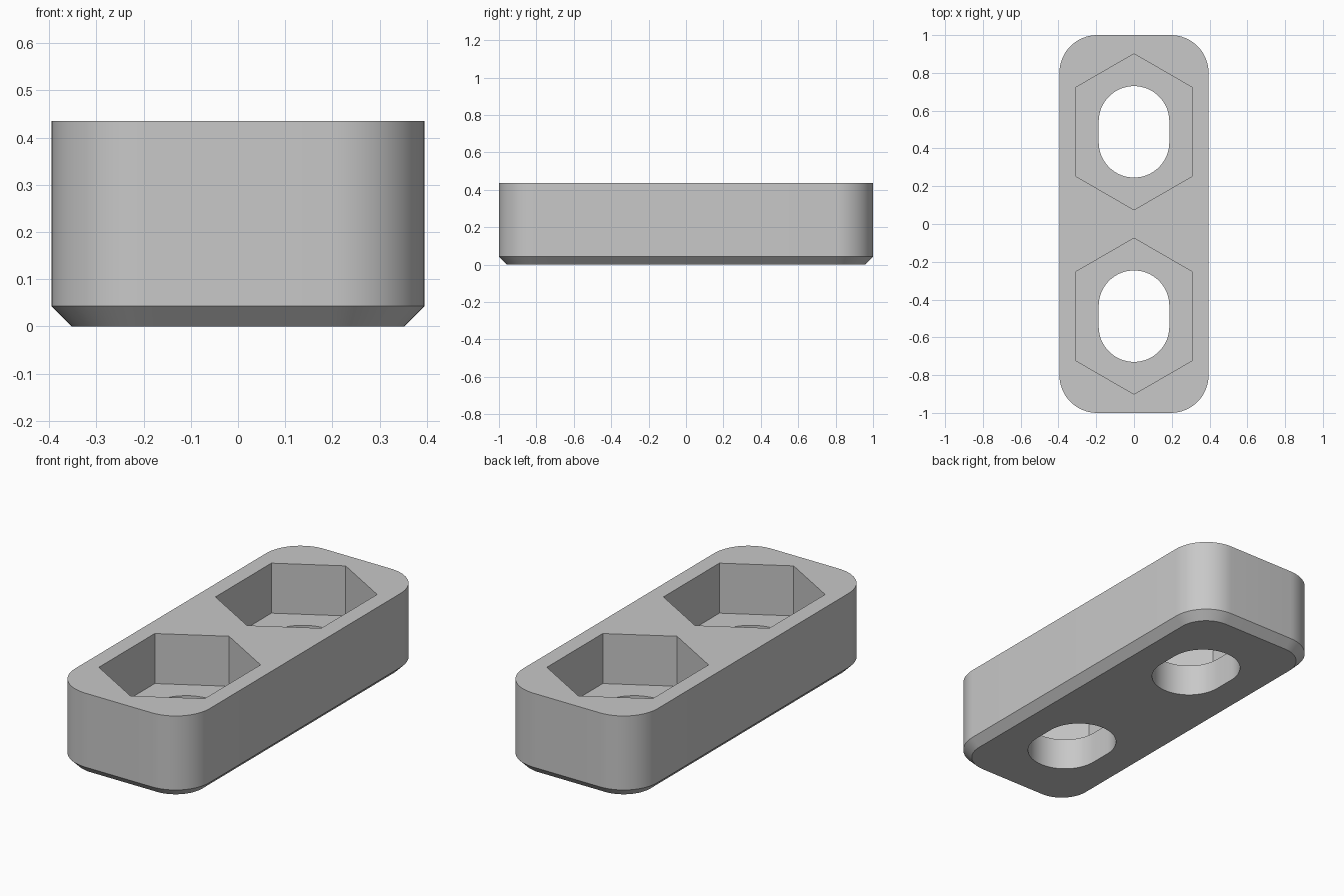
import bpy
import bmesh
from math import cos, sin, pi, radians

if "Cube" in bpy.data.objects:
    bpy.data.objects.remove(bpy.data.objects["Cube"])

HALF_X, HALF_Y, HEIGHT = 0.395, 1.0, 0.435
CORNER, CHAMFER = 0.2, 0.043
HOLE_Y, SLIDE = 0.488, 0.055      # slot centre and half its straight run
SLOT_R, HEX_FLAT, FLOOR_Z = 0.187, 0.31, 0.17

grey = bpy.data.materials.new("plain grey")
grey.use_nodes = True
colour = (0.58, 0.58, 0.58, 1)
grey.diffuse_color = colour
grey.node_tree.nodes["Principled BSDF"].inputs["Base Color"].default_value = colour


def rounded(dx, dy, r, steps, cy=0.0):
    """Outline of arcs of radius r around the corners (+-dx, +-dy)."""
    points = []
    for q, (sx, sy) in enumerate([(1, 1), (-1, 1), (-1, -1), (1, -1)]):
        for i in range(steps + 1):
            a = (q + i / steps) * pi / 2
            p = (sx * dx + r * cos(a), cy + sy * dy + r * sin(a))
            if not points or abs(p[0] - points[-1][0]) + abs(p[1] - points[-1][1]) > 1e-5:
                points.append(p)
    return points


def long_hexagon(cy):
    """Hexagon with points on the y axis, stretched along y by the slide."""
    r = HEX_FLAT / cos(pi / 6)
    points = []
    for i in range(6):
        a = pi / 6 + i * pi / 3
        shift = SLIDE if sin(a) > 0 else -SLIDE
        points.append((r * cos(a), cy + r * sin(a) + shift))
    return points


def loft(name, layers):
    """Closed solid through outlines of equal length, given as (z, outline)."""
    bm = bmesh.new()
    rings = [[bm.verts.new((x, y, z)) for x, y in pts] for z, pts in layers]
    for low, high in zip(rings, rings[1:]):
        n = len(low)
        for i in range(n):
            j = (i + 1) % n
            bm.faces.new((low[i], low[j], high[j], high[i]))
    bm.faces.new(rings[0][::-1])
    bm.faces.new(rings[-1])
    bmesh.ops.recalc_face_normals(bm, faces=bm.faces)
    mesh = bpy.data.meshes.new(name)
    bm.to_mesh(mesh)
    bm.free()
    mesh.materials.append(grey)
    obj = bpy.data.objects.new(name, mesh)
    bpy.context.collection.objects.link(obj)
    return obj


# Rounded block with a chamfered lower edge
dx, dy = HALF_X - CORNER, HALF_Y - CORNER
wide = rounded(dx, dy, CORNER, 16)
narrow = rounded(dx, dy, CORNER - CHAMFER, 16)
block = loft("double_nut_holder", [(0, narrow), (CHAMFER, wide), (HEIGHT, wide)])

# Cutters: a long hexagonal pocket and a through slot at each end
cutters = []
for side, cy in (("front", -HOLE_Y), ("back", HOLE_Y)):
    hexagon = long_hexagon(cy)
    slot = rounded(0, SLIDE, SLOT_R, 16, cy)
    cutters.append(loft(side + "_nut_pocket", [(FLOOR_Z, hexagon), (HEIGHT + 0.1, hexagon)]))
    cutters.append(loft(side + "_bolt_slot", [(-0.1, slot), (FLOOR_Z + 0.1, slot)]))

bpy.context.view_layer.objects.active = block
for cutter in cutters:
    cutter.hide_render = True
    cut = block.modifiers.new(cutter.name, "BOOLEAN")
    cut.operation = "DIFFERENCE"
    cut.solver = "EXACT"
    cut.object = cutter
    bpy.ops.object.modifier_apply(modifier=cut.name)
    bpy.data.objects.remove(cutter)

# Smooth arcs, crisp edges
bpy.ops.object.select_all(action="DESELECT")
block.select_set(True)
bpy.ops.object.shade_smooth_by_angle(angle=radians(30))
